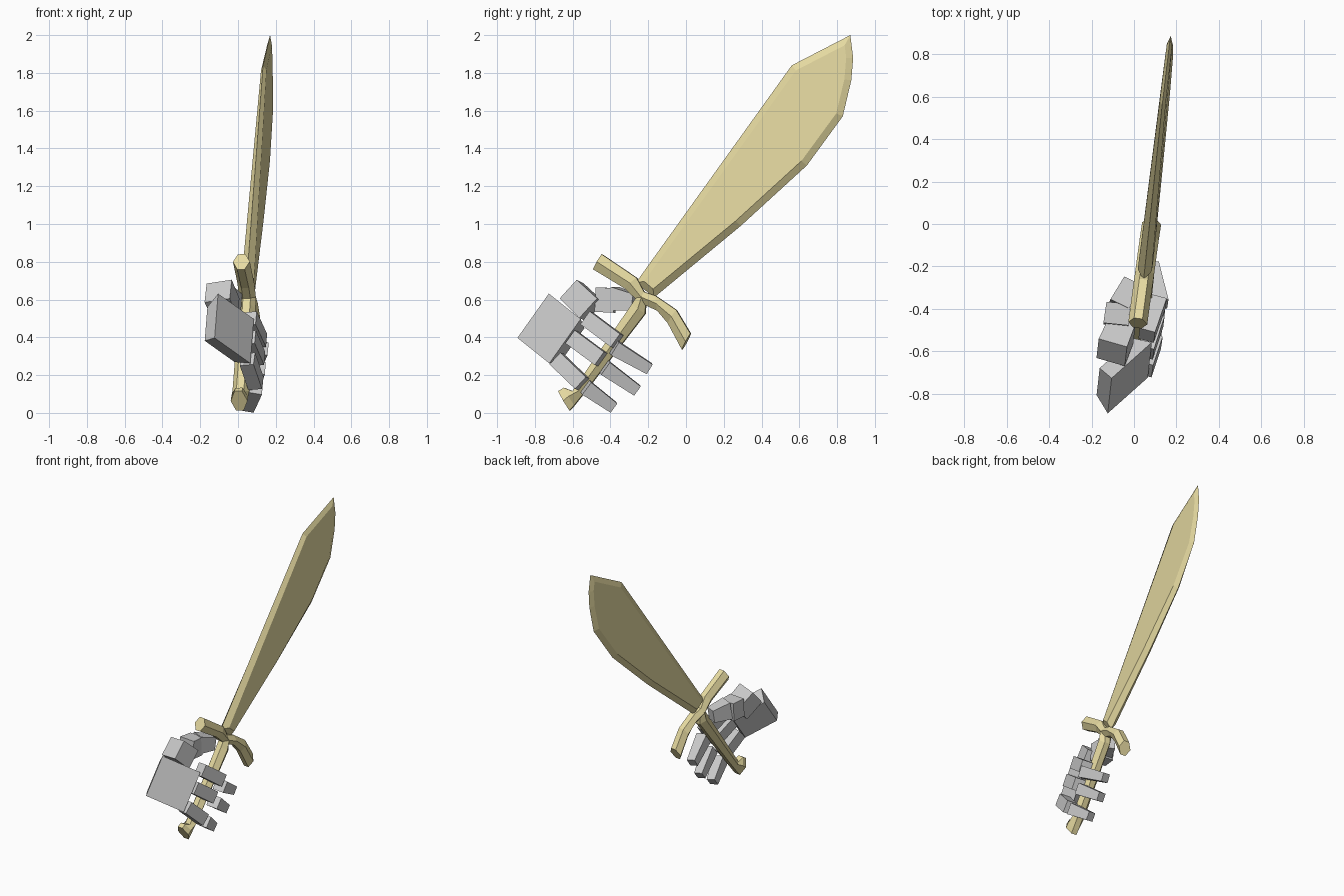
import bpy, bmesh
from mathutils import Vector

if "Cube" in bpy.data.objects:
    bpy.data.objects.remove(bpy.data.objects["Cube"])

GOLD = bpy.data.materials.new("gold")
GOLD.diffuse_color = (0.80, 0.71, 0.36, 1)
GOLD.use_nodes = True
GOLD.node_tree.nodes["Principled BSDF"].inputs["Base Color"].default_value = GOLD.diffuse_color
N = Vector((1, -0.126, 0.014)).normalized()     # normal of the tilted sword plane
UP = Vector((0.02, 0.165, 0.235)).normalized()  # direction across the fingers


def plane(p, off=0.0):
    """Place a (y, z) point on the sword plane, moved off it along the normal."""
    y, z = p
    return Vector((0.088 + 0.126 * y - 0.014 * z, y, z)) + N * off


def loft(name, rings, mat=None):
    """Join closed rings of points with quads and cap both ends."""
    bm = bmesh.new()
    rows = [[bm.verts.new(p) for p in r] for r in rings]
    n = len(rows[0])
    for a, b in zip(rows, rows[1:]):
        for i in range(n):
            j = (i + 1) % n
            bm.faces.new((a[i], a[j], b[j], b[i]))
    bm.faces.new(rows[0])
    bm.faces.new(rows[-1])
    bmesh.ops.recalc_face_normals(bm, faces=bm.faces)
    me = bpy.data.meshes.new(name)
    bm.to_mesh(me)
    bm.free()
    if mat:
        me.materials.append(mat)
    ob = bpy.data.objects.new(name, me)
    bpy.context.collection.objects.link(ob)
    return ob


def hex_bar(name, pairs, s=0.02, t=0.045):
    """Six-sided bar given by pairs of opposite edge points."""
    rings = []
    for l, r in pairs:
        m = ((l[0] + r[0]) / 2, (l[1] + r[1]) / 2)
        rings.append([plane(l, s), plane(m, t), plane(r, s),
                      plane(r, -s), plane(m, -t), plane(l, -s)])
    return loft(name, rings, GOLD)


def block(name, a, b, side, size_a, size_b):
    """Tapered box from a to b; sizes are (along side, across side)."""
    a, b = Vector(a), Vector(b)
    ax = (b - a).normalized()
    u = Vector(side)
    u = (u - ax * u.dot(ax)).normalized()
    v = ax.cross(u)
    rings = [[c + u * (w * i / 2) + v * (t * j / 2)
              for i, j in ((-1, -1), (1, -1), (1, 1), (-1, 1))]
             for c, (w, t) in ((a, size_a), (b, size_b))]
    return loft(name, rings)


def inset(pts, d):
    """Mitred inset of a clockwise outline."""
    pts = [Vector(p) for p in pts]
    out = []
    for i, p in enumerate(pts):
        e = (p - pts[i - 1]).normalized()
        f = (pts[(i + 1) % len(pts)] - p).normalized()
        n1, n2 = Vector((e.y, -e.x)), Vector((f.y, -f.x))
        out.append(p + (n1 + n2) * d / (1 + n1.dot(n2)))
    return out


# Blade: sharp outline with a bevel rising to flat faces, thinner at the tip
outline = [(-0.265, 0.69), (0.56, 1.84), (0.87, 2.0), (0.885, 1.88), (0.875, 1.76),
           (0.83, 1.57), (0.64, 1.31), (0.29, 0.99), (-0.17, 0.61)]
inner = inset(outline, 0.035)


def thick(p):
    return 0.035 - 0.022 * min(1, max(0, (p[1] - 0.6) / 1.3))


loft("blade", [[plane(p, thick(p)) for p in inner],
               [plane(p) for p in outline],
               [plane(p, -thick(p)) for p in inner]], GOLD)

# Grip with flared pommel
hex_bar("grip", [((-0.675, 0.115), (-0.615, 0.012)), ((-0.645, 0.133), (-0.59, 0.04)),
                 ((-0.60, 0.115), (-0.53, 0.115)), ((-0.285, 0.575), (-0.215, 0.525)),
                 ((-0.25, 0.63), (-0.21, 0.60))])

# Curved crossguard
hex_bar("crossguard", [((-0.445, 0.84), (-0.49, 0.76)), ((-0.26, 0.715), (-0.325, 0.66)),
                       ((-0.22, 0.64), (-0.245, 0.585)), ((-0.16, 0.62), (-0.15, 0.54)),
                       ((-0.05, 0.545), (-0.095, 0.475)), ((0.025, 0.42), (-0.02, 0.335))])

# Palm
block("palm", (-0.02, -0.725, 0.447), (-0.09, -0.672, 0.415), UP,
      (0.288, 0.287), (0.22, 0.24))

# Thumb in three segments
side = (-0.015, -0.10, -0.09)
block("thumb_base", (-0.105, -0.605, 0.645), (-0.06, -0.50, 0.545), side,
      (0.135, 0.14), (0.14, 0.13))
block("thumb_middle", (-0.085, -0.475, 0.60), (-0.075, -0.375, 0.595), (0, 0, 1),
      (0.13, 0.12), (0.13, 0.11))
block("thumb_tip", (-0.07, -0.385, 0.605), (-0.015, -0.27, 0.585), (0, 0, 1),
      (0.125, 0.10), (0.09, 0.075))

# Three fingers, each a knuckle segment and a tip segment wrapping the grip
fingers = {
    "upper": ((0.06, -0.525, 0.50), (0.115, -0.365, 0.38), (0.12, -0.38, 0.345), (0.085, -0.195, 0.235)),
    "middle": ((0.055, -0.605, 0.40), (0.105, -0.45, 0.285), (0.105, -0.43, 0.24), (0.07, -0.26, 0.12)),
    "lower": ((0.05, -0.685, 0.285), (0.095, -0.55, 0.155), (0.09, -0.53, 0.135), (0.055, -0.385, 0.03)),
}
for name, (a, b, c, d) in fingers.items():
    block(f"{name}_finger_knuckle", a, b, UP, (0.085, 0.075), (0.085, 0.075))
    block(f"{name}_finger_tip", c, d, UP, (0.08, 0.08), (0.06, 0.06))
